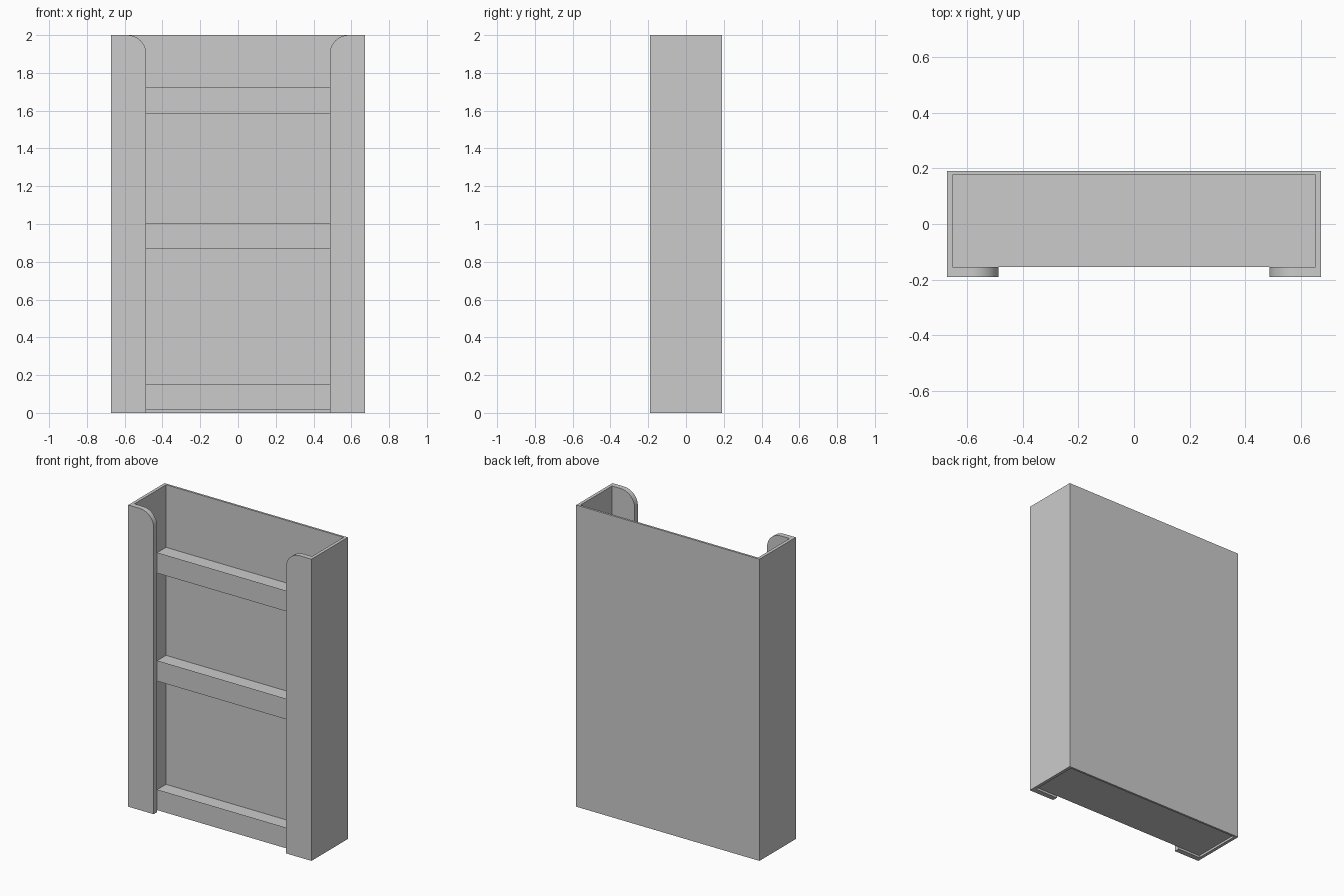
import bpy, bmesh, math

if "Cube" in bpy.data.objects:
    bpy.data.objects.remove(bpy.data.objects["Cube"])

W, D, H = 0.672, 0.19, 2.0                      # half width, half depth, height
IN_X, IN_BACK, IN_FRONT, LIP_X = 0.651, 0.176, -0.155, 0.486


def add_object(name, bm):
    mesh = bpy.data.meshes.new(name)
    bm.to_mesh(mesh)
    bm.free()
    obj = bpy.data.objects.new(name, mesh)
    bpy.context.collection.objects.link(obj)
    return obj


# Case: C-shaped plan (back, sides and front stiles) extruded upwards
half = [(IN_X, IN_BACK), (IN_X, IN_FRONT), (LIP_X, IN_FRONT),
        (LIP_X, -D), (W, -D), (W, D)]
plan = half + [(-x, y) for x, y in reversed(half)]
bm = bmesh.new()
base = bm.faces.new([bm.verts.new((x, y, 0)) for x, y in plan])
top = bmesh.ops.extrude_face_region(bm, geom=[base])["geom"]
bmesh.ops.translate(bm, vec=(0, 0, H),
                    verts=[v for v in top if isinstance(v, bmesh.types.BMVert)])
bmesh.ops.recalc_face_normals(bm, faces=bm.faces)

# Rounded inner top corners of the front stiles
corners = [e for e in bm.edges
           if all(abs(abs(v.co.x) - LIP_X) < 1e-4 and v.co.z > H - 1e-4 for v in e.verts)]
bmesh.ops.bevel(bm, geom=corners, offset=0.1, offset_type='OFFSET',
                segments=10, profile=0.5, affect='EDGES')
case = add_object("case", bm)
bpy.context.view_layer.objects.active = case
case.select_set(True)
bpy.ops.object.shade_smooth_by_angle(angle=math.radians(30))

# Shelves: thin sheets with an upturned front lip
for name, z in (("bottom_shelf", 0.014), ("middle_shelf", 0.869), ("top_shelf", 1.585)):
    bm = bmesh.new()
    profile = [(IN_BACK, z), (IN_FRONT, z), (IN_FRONT, z + 0.137)]
    rows = [[bm.verts.new((s * IN_X, y, h)) for s in (-1, 1)] for y, h in profile]
    for a, b in zip(rows, rows[1:]):
        bm.faces.new((a[0], b[0], b[1], a[1]))
    add_object(name, bm)
